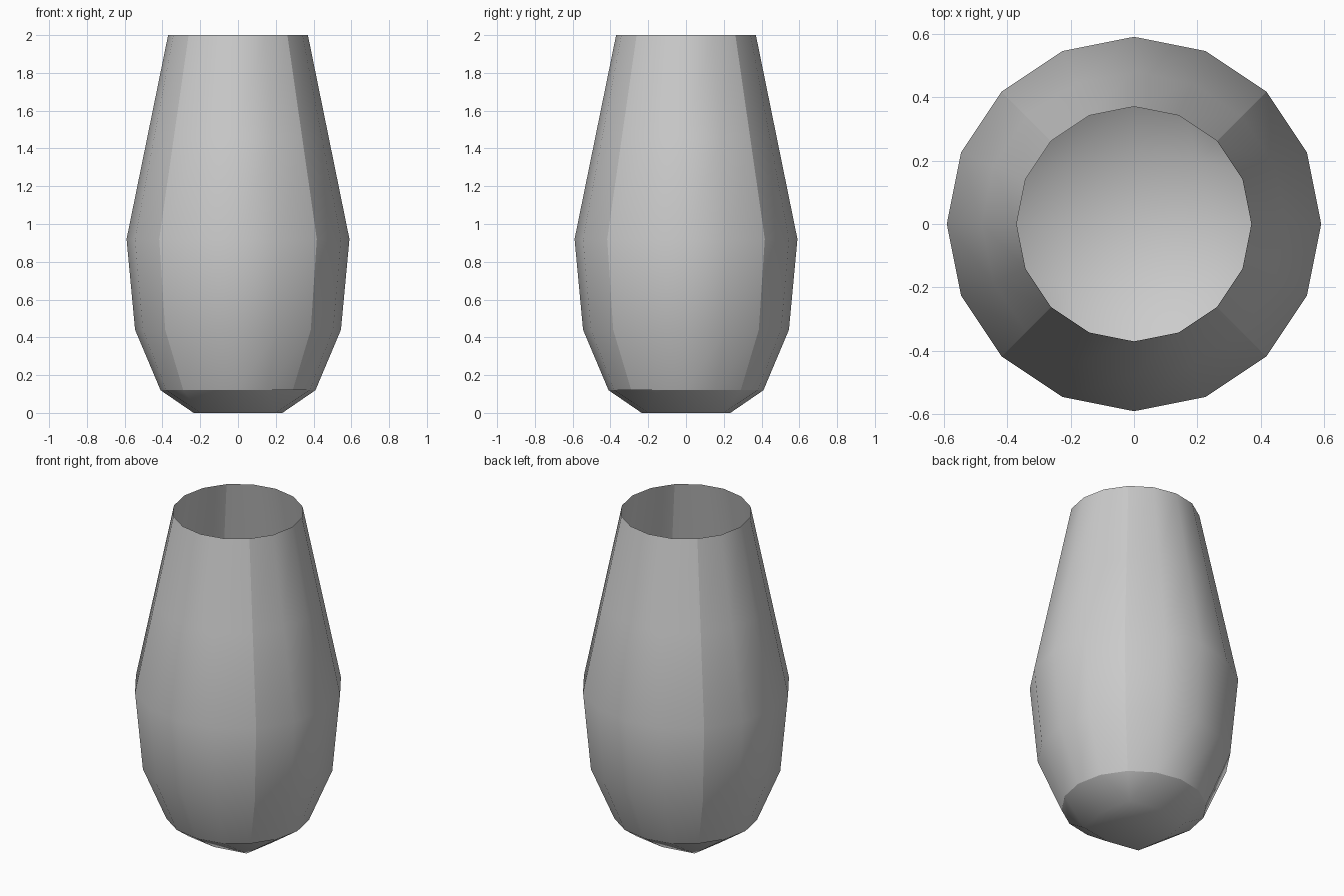
import bpy, bmesh
from math import sin, cos, pi

if "Cube" in bpy.data.objects:
    bpy.data.objects.remove(bpy.data.objects["Cube"])

SIDES = 16
# wall profile: (radius, height)
PROFILE = [(0.41, 0.12), (0.545, 0.44), (0.59, 0.92), (0.48, 1.46), (0.37, 2.0)]

bm = bmesh.new()

# wall rings, starting at the -45 degree corner seam
rings = []
for r, z in PROFILE:
    angles = [2 * pi * i / SIDES - pi / 4 for i in range(SIDES)]
    rings.append([bm.verts.new((r * cos(a), r * sin(a), z)) for a in angles])
for low, high in zip(rings, rings[1:]):
    for i in range(SIDES):
        j = (i + 1) % SIDES
        bm.faces.new((low[i], low[j], high[j], high[i]))

# base: 4 x 4 quad patch whose border is the lowest ring
base = rings[0]
grid = {}
for k in range(4):
    grid[4, k] = base[k]
    grid[4 - k, 4] = base[4 + k]
    grid[0, 4 - k] = base[8 + k]
    grid[k, 0] = base[12 + k]
for i in (1, 2, 3):
    for j in (1, 2, 3):
        s = 0.2 if i != 2 and j != 2 else 0.235
        grid[i, j] = bm.verts.new(((i - 2) * s, (j - 2) * s, 0))
for i in range(4):
    for j in range(4):
        bm.faces.new((grid[i, j], grid[i, j + 1], grid[i + 1, j + 1], grid[i + 1, j]))

# smooth shading, split at the four corner seams and around the base
for f in bm.faces:
    f.smooth = True
seam = {v for ring in rings for v in ring[::4]}
rim = set(base)
bm.normal_update()
for e in bm.edges:
    a, b = e.verts
    vertical = a in seam and b in seam
    if vertical or (a in rim and b in rim):
        e.smooth = False

mesh = bpy.data.meshes.new("vase")
bm.to_mesh(mesh)
bm.free()
bpy.context.collection.objects.link(bpy.data.objects.new("vase", mesh))
